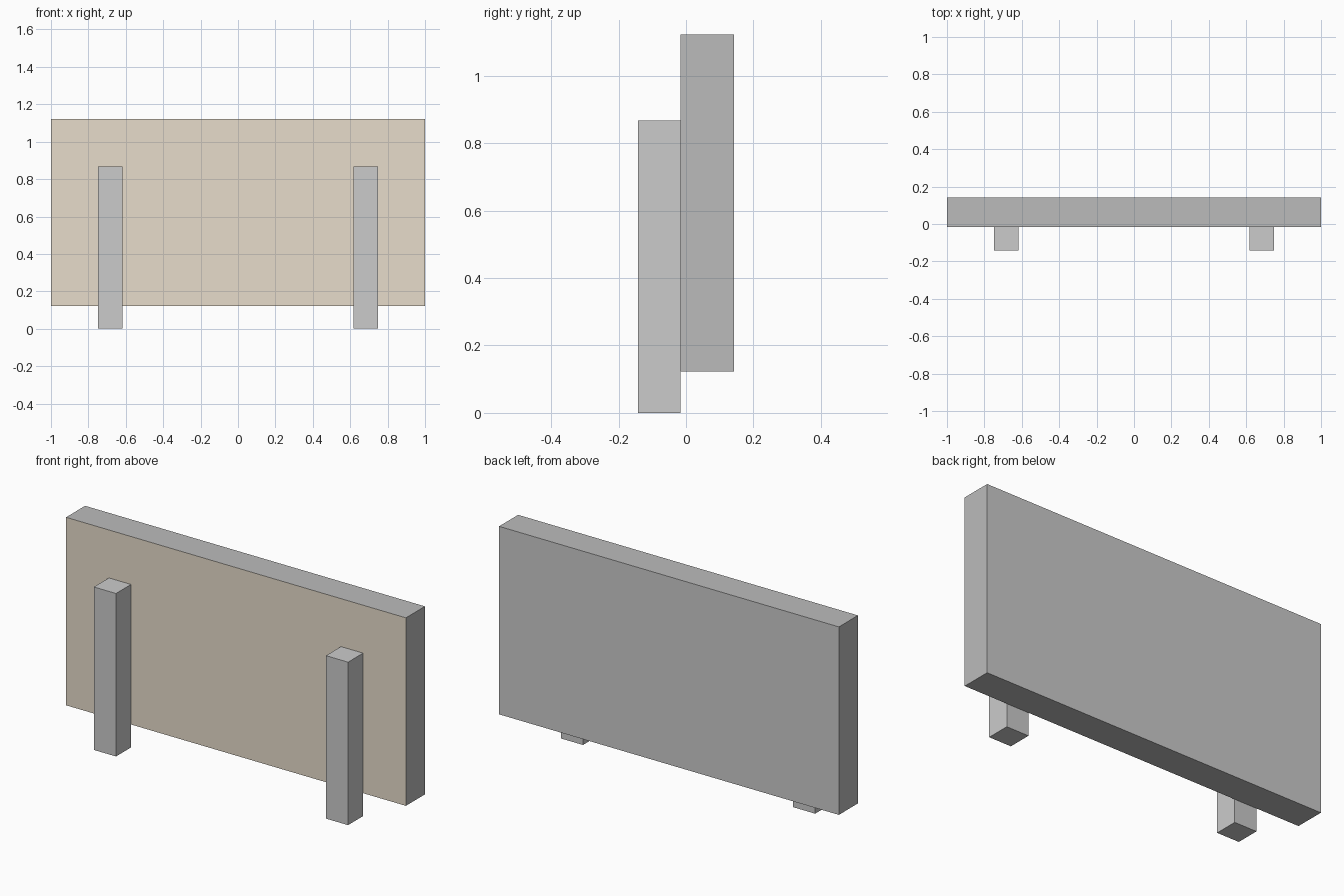
import bpy
import bmesh
from mathutils import Vector

if "Cube" in bpy.data.objects:
    bpy.data.objects.remove(bpy.data.objects["Cube"])


def material(name, rgb):
    mat = bpy.data.materials.new(name)
    mat.diffuse_color = (*rgb, 1.0)
    mat.use_nodes = True
    mat.node_tree.nodes["Principled BSDF"].inputs["Base Color"].default_value = mat.diffuse_color
    return mat


def box(name, low, high):
    """Axis-aligned box between two corners."""
    low, high = Vector(low), Vector(high)
    bm = bmesh.new()
    bmesh.ops.create_cube(bm, size=1.0)
    bmesh.ops.scale(bm, vec=high - low, verts=bm.verts)
    bmesh.ops.translate(bm, vec=(low + high) / 2, verts=bm.verts)
    mesh = bpy.data.meshes.new(name)
    bm.to_mesh(mesh)
    bm.free()
    obj = bpy.data.objects.new(name, mesh)
    bpy.context.collection.objects.link(obj)
    return obj


# Sign board: tan front, light grey back, darker grey rim
board = box("sign_board", (-1, -0.017, 0.122), (1, 0.143, 1.122))
for mat in (material("rim_grey", (0.5, 0.5, 0.5)),
            material("front_tan", (0.8, 0.72, 0.6)),
            material("back_grey", (0.7, 0.7, 0.7))):
    board.data.materials.append(mat)
for face in board.data.polygons:
    if face.normal.y < -0.5:
        face.material_index = 1
    elif face.normal.y > 0.5:
        face.material_index = 2

# Two square posts standing against the front of the board
for side, x in (("left", -0.683), ("right", 0.683)):
    box(f"{side}_post", (x - 0.065, -0.143, 0), (x + 0.065, -0.017, 0.867))
